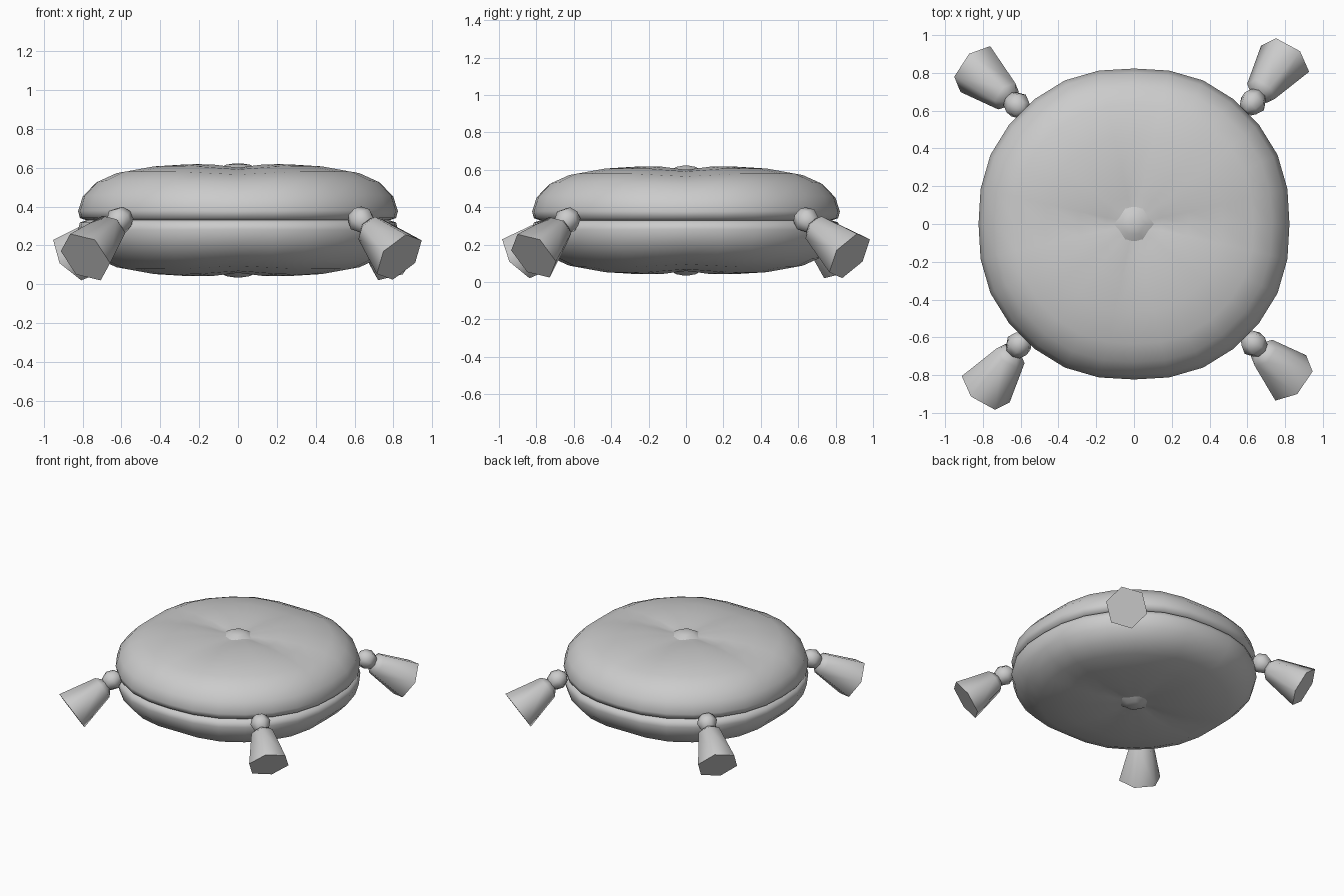
import bpy, bmesh, math
from mathutils import Vector

if "Cube" in bpy.data.objects:
    bpy.data.objects.remove(bpy.data.objects["Cube"])

SEAM = 0.33


def make(name, verts, faces, angle=40):
    me = bpy.data.meshes.new(name)
    me.from_pydata(verts, [], faces)
    ob = bpy.data.objects.new(name, me)
    bpy.context.collection.objects.link(ob)
    bm = bmesh.new()
    bm.from_mesh(me)
    bmesh.ops.recalc_face_normals(bm, faces=bm.faces)
    bm.to_mesh(me)
    bm.free()
    bpy.ops.object.select_all(action='DESELECT')
    ob.select_set(True)
    bpy.context.view_layer.objects.active = ob
    bpy.ops.object.shade_smooth_by_angle(angle=math.radians(angle))
    return ob


def loft(name, rings, angle=40):
    """Bridge equal-sized rings of points and cap both ends."""
    n = len(rings[0])
    verts = [p for ring in rings for p in ring]
    faces = [(k * n + i, k * n + (i + 1) % n, (k + 1) * n + (i + 1) % n, (k + 1) * n + i)
             for k in range(len(rings) - 1) for i in range(n)]
    faces += [tuple(range(n)), tuple(range(len(verts) - n, len(verts)))]
    return make(name, verts, faces, angle)


# Round cushion: profile (radius, height above seam), softly pinched along x and y
half = [(0.80, 0.0), (0.835, 0.012), (0.845, 0.05), (0.82, 0.13), (0.75, 0.205),
        (0.65, 0.25), (0.48, 0.278), (0.30, 0.288), (0.15, 0.275), (0.04, 0.262)]
profile = [(r, -h) for r, h in reversed(half)] + half[1:]
rings = []
for r, h in profile:
    ring = []
    for i in range(28):
        a = 2 * math.pi * i / 28
        pinch = abs(math.cos(2 * a)) ** 6
        rr = r * (1 - 0.026 * pinch)
        hh = h * (1 - 0.06 * pinch * min(1, r / 0.2))
        ring.append((rr * math.cos(a), rr * math.sin(a), SEAM + hh))
    rings.append(ring)
loft("cushion", rings, 60)

# Flattened hexagonal buttons in the middle of both sides
for name, z, s in (("top_button", 0.592, 1), ("bottom_button", 0.066, -1)):
    loft(name, [[(r * math.cos(i * math.pi / 3), r * math.sin(i * math.pi / 3), z + s * h)
                 for i in range(6)]
                for r, h in ((0.06, -0.02), (0.105, 0.0), (0.06, 0.024), (0.02, 0.030))], 60)

# Corner tassels: bead position and skirt end
tassels = {
    "front_right": ((0.635, -0.635), (0.83, -0.815)),
    "back_right": ((0.63, 0.645), (0.80, 0.875)),
    "back_left": ((-0.62, 0.63), (-0.84, 0.82)),
    "front_left": ((-0.61, -0.64), (-0.785, -0.875)),
}
for place, (bead, end) in tassels.items():
    a = Vector((*bead, SEAM))
    b = Vector((*end, 0.14))
    axis = (b - a).normalized()
    side = axis.cross(Vector((0, 0, 1))).normalized()
    up = side.cross(axis)

    def ring(dist, r, n, turn=0.0):
        return [a + axis * dist + (side * math.cos(t) + up * math.sin(t)) * r
                for t in (turn + 2 * math.pi * i / n for i in range(n))]

    # Bead
    R = 0.072
    loft(place + "_bead", [ring(-R * math.cos(t), R * math.sin(t), 7)
                           for t in (0.15, 0.8, 1.57, 2.34, 2.99)], 60)
    # Flared skirt
    length = (b - a).length
    loft(place + "_tassel", [ring(0.05, 0.045, 6, 0.25), ring(0.085, 0.085, 6, 0.25),
                             ring(length, 0.148, 6, 0.25)], 62)
